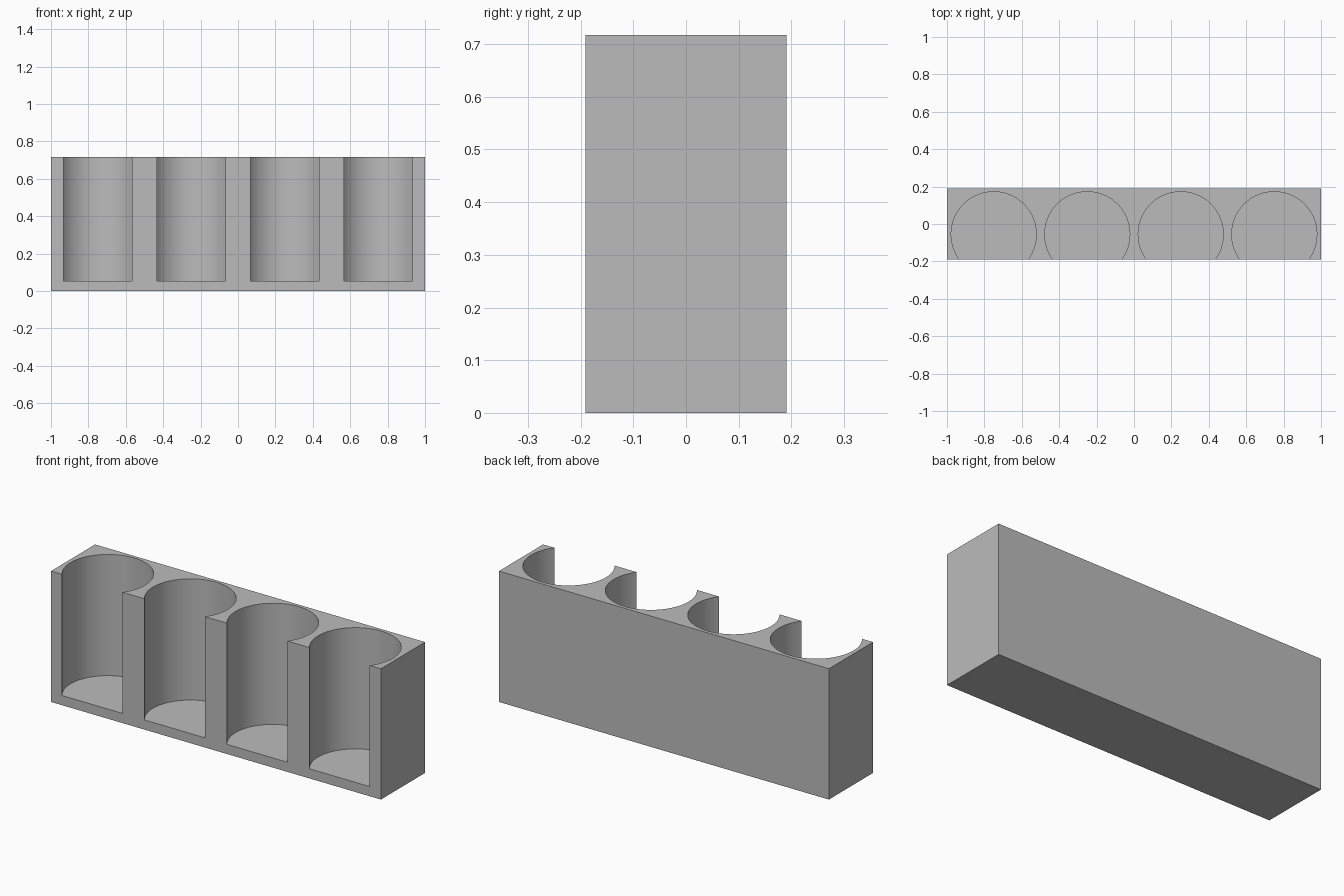
import bpy
import bmesh
from mathutils import Matrix

LENGTH, DEPTH, HEIGHT = 2.0, 0.382, 0.717
FLOOR = 0.053
RADIUS, BORE_Y = 0.2275, -0.055
BORES = 4

default = bpy.data.objects.get("Cube")
if default:
    bpy.data.objects.remove(default, do_unlink=True)

grey = bpy.data.materials.new("plain grey")
grey.use_nodes = True
colour = (0.5, 0.5, 0.5, 1)
grey.diffuse_color = colour
grey.node_tree.nodes["Principled BSDF"].inputs["Base Color"].default_value = colour


def make_object(name, bm):
    mesh = bpy.data.meshes.new(name)
    bm.to_mesh(mesh)
    bm.free()
    mesh.materials.append(grey)
    obj = bpy.data.objects.new(name, mesh)
    bpy.context.collection.objects.link(obj)
    return obj


# Solid block standing on the ground
bm = bmesh.new()
bmesh.ops.create_cube(bm, size=1, matrix=Matrix.Translation((0, 0, HEIGHT / 2))
                      @ Matrix.Diagonal((LENGTH, DEPTH, HEIGHT, 1)))
holder = make_object("holder_block", bm)

# Row of round bores, open at the top and breaking through the front
bm = bmesh.new()
pitch = LENGTH / BORES
for i in range(BORES):
    x = (i + 0.5) * pitch - LENGTH / 2
    bmesh.ops.create_cone(bm, cap_ends=True, segments=96, radius1=RADIUS, radius2=RADIUS,
                          depth=HEIGHT,
                          matrix=Matrix.Translation((x, BORE_Y, FLOOR + HEIGHT / 2)))
cutter = make_object("bore_cutter", bm)
cutter.hide_render = True

# Cut the bores and keep the result
cut = holder.modifiers.new("bores", 'BOOLEAN')
cut.operation = 'DIFFERENCE'
cut.solver = 'EXACT'
cut.object = cutter
bpy.ops.object.select_all(action='DESELECT')
holder.select_set(True)
bpy.context.view_layer.objects.active = holder
bpy.ops.object.modifier_apply(modifier=cut.name)
bpy.data.objects.remove(cutter, do_unlink=True)

# Smooth bore walls, crisp edges
bpy.ops.object.shade_smooth_by_angle(angle=0.5)
